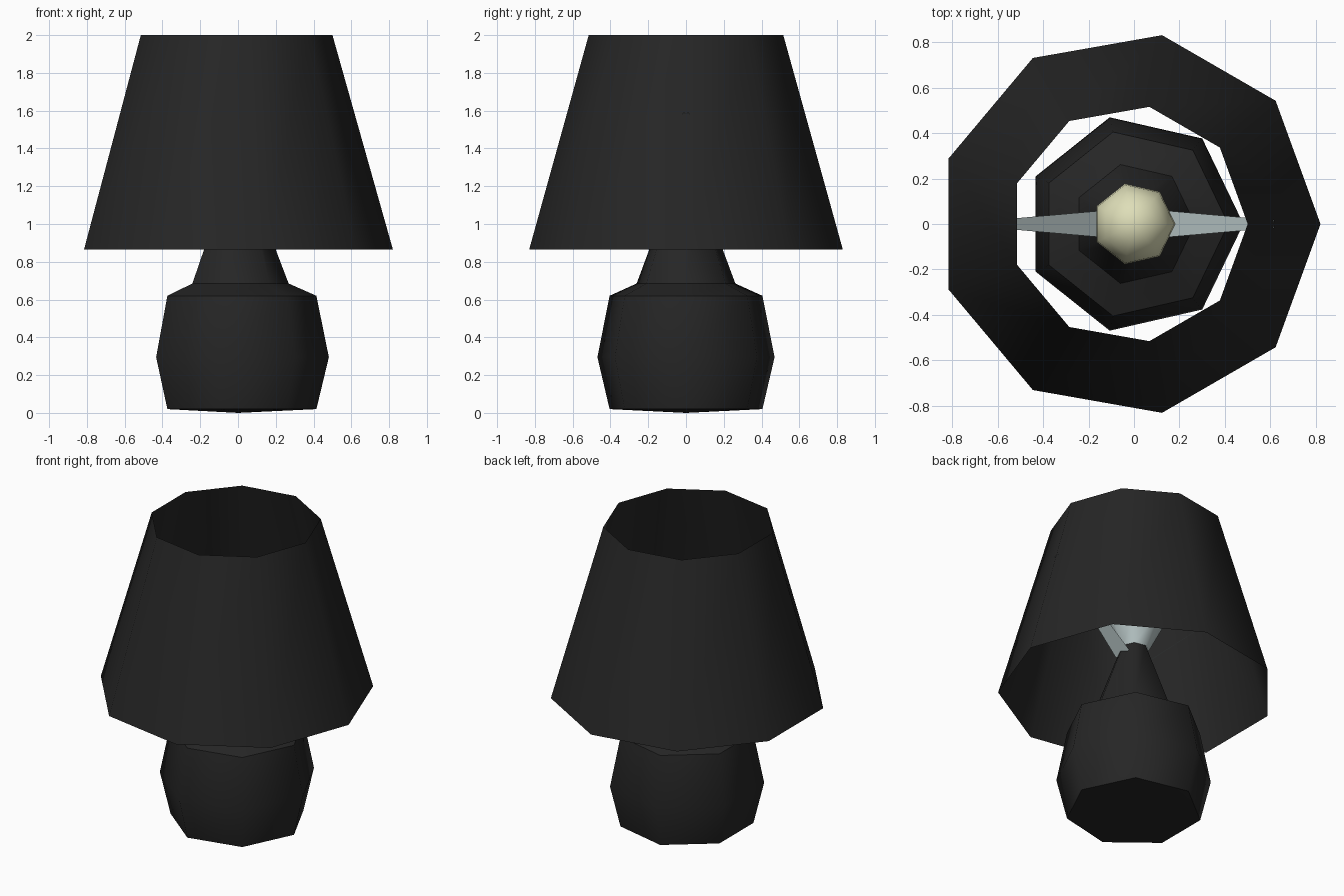
import bpy, math

if "Cube" in bpy.data.objects:
    bpy.data.objects.remove(bpy.data.objects["Cube"])

def material(name, rgb):
    m = bpy.data.materials.new(name)
    m.diffuse_color = (*rgb, 1)
    m.use_nodes = True
    m.node_tree.nodes["Principled BSDF"].inputs["Base Color"].default_value = m.diffuse_color
    return m

BLACK = material("matte black", (0.019, 0.019, 0.019))
STEEL = material("pale steel", (0.50, 0.59, 0.59))
CREAM = material("warm cream", (0.73, 0.73, 0.48))

def make(name, verts, faces, mat, angle=53):
    me = bpy.data.meshes.new(name)
    me.from_pydata(verts, [], faces)
    me.materials.append(mat)
    ob = bpy.data.objects.new(name, me)
    bpy.context.collection.objects.link(ob)
    bpy.ops.object.select_all(action='DESELECT')
    ob.select_set(True)
    bpy.context.view_layer.objects.active = ob
    bpy.ops.object.shade_smooth_by_angle(angle=math.radians(angle))
    return ob

def lathe(name, profile, sides, mat, cx=0.0, angle=53):
    """Revolve (radius, z) points, listed bottom to top; radius 0 makes a tip."""
    verts, rings, faces = [], [], []
    for r, z in profile:
        n = 1 if r == 0 else sides
        rings.append([len(verts) + i for i in range(n)])
        verts += [(cx + r * math.cos(2 * math.pi * i / sides),
                   r * math.sin(2 * math.pi * i / sides), z) for i in range(n)]
    for lo, hi in zip(rings, rings[1:]):
        for i in range(sides):
            j = (i + 1) % sides
            quad = [lo[i % len(lo)], lo[j % len(lo)], hi[j % len(hi)], hi[i % len(hi)]]
            faces.append(list(dict.fromkeys(quad)))
    return make(name, verts, faces, mat, angle)

# Heavy seven-sided body, with its shoulder
lathe("lamp_base", [(0, 0), (0.415, 0.02), (0.481, 0.295), (0.415, 0.62), (0.268, 0.685)],
      7, BLACK)
# Tapered neck
lathe("neck", [(0.268, 0.685), (0.087, 1.16), (0, 1.16)], 7, BLACK)
# Flared bulb holder and bulb dome
lathe("bulb_socket", [(0.09, 1.155), (0.18, 1.335)], 7, STEEL)
lathe("bulb", [(0.182, 1.335), (0.177, 1.40), (0.14, 1.48), (0.075, 1.535), (0, 1.55)],
      7, CREAM, angle=80)
# Flat tapering arms that hold the shade
for side, label in ((-1, "left"), (1, "right")):
    make(f"shade_arm_{label}",
         [(side * 0.09, -0.063, 1.094), (side * 0.615, -0.017, 1.587),
          (side * 0.615, 0.017, 1.587), (side * 0.09, 0.063, 1.094)],
         [(0, 1, 2, 3)], STEEL)
# Open nine-sided shade
lathe("lampshade", [(0.843, 0.865), (0.523, 2.0)], 9, BLACK, cx=-0.023)
